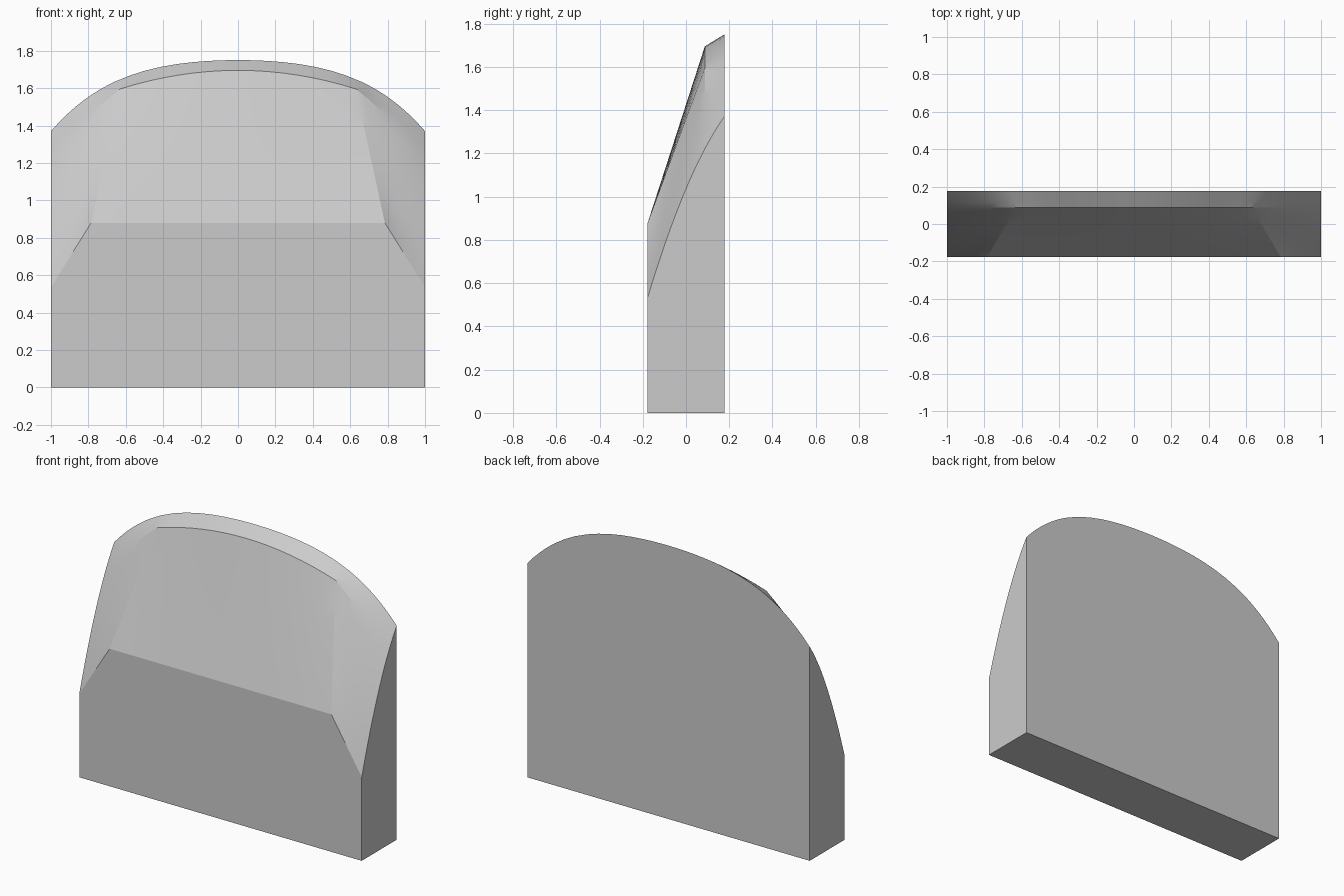
import bpy
import bmesh
import math
from mathutils import Vector

cube = bpy.data.objects.get("Cube")
if cube:
    bpy.data.objects.remove(cube, do_unlink=True)

FRONT, BACK, RIDGE = -0.177, 0.177, 0.087
CENTRE_STEPS, CORNER_STEPS, SLOPE_STEPS, CAP_STEPS = 8, 8, 10, 3


def arch(x):
    """Height of the back outline."""
    return 1.75 - 0.18 * x**2 - 0.2 * x**4


def side_height(y):
    """Height of the curved edge on each flat side."""
    t = (y - FRONT) / (BACK - FRONT)
    return 0.535 + 1.17 * t - 0.335 * t * t


def centre_rib(k):
    """Points up the sloped face, over the ridge, to the back edge."""
    a = Vector((0.785 * k, FRONT, 0.88))
    x = 0.63 * k
    b = Vector((x, RIDGE, 1.695 - 0.25 * x * x))
    c = Vector((0.66 * k, BACK, arch(0.66 * k)))
    slope = [a.lerp(b, i / SLOPE_STEPS) for i in range(SLOPE_STEPS)]
    return slope + [b.lerp(c, i / CAP_STEPS) for i in range(CAP_STEPS + 1)]


def corner_rib(w):
    """Blend from the last centre rib to the side edge, following the arch."""
    rib = []
    chord = arch(0.66) + (arch(1) - arch(0.66)) * w
    bulge = arch(0.66 + 0.34 * w) - chord
    for p in centre_rib(1):
        q = p.lerp(Vector((1, p.y, side_height(p.y))), w)
        t = (p.y - FRONT) / (BACK - FRONT)
        q.z += bulge * t
        rib.append(q)
    return rib


# Ribs from the centre to one side, then mirrored
half = [centre_rib(i / CENTRE_STEPS) for i in range(CENTRE_STEPS + 1)]
half += [corner_rib(i / CORNER_STEPS) for i in range(1, CORNER_STEPS + 1)]
mirrored = [[Vector((-p.x, p.y, p.z)) for p in rib] for rib in half[:0:-1]]

bm = bmesh.new()
grid = [[bm.verts.new(p) for p in rib] for rib in mirrored + half]

# Sloped face, chamfered corners and top cap
for left, right in zip(grid, grid[1:]):
    for j in range(len(left) - 1):
        bm.faces.new((left[j], right[j], right[j + 1], left[j + 1]))

# Flat front, back, sides and base
fl, fr, br, bl = [bm.verts.new(p) for p in (
    (-1, FRONT, 0), (1, FRONT, 0), (1, BACK, 0), (-1, BACK, 0))]
bm.faces.new([fl, fr] + [rib[0] for rib in reversed(grid)])
bm.faces.new([br, bl] + [rib[-1] for rib in grid])
bm.faces.new([fr, br] + grid[-1][::-1])
bm.faces.new([bl, fl] + grid[0])
bm.faces.new((fl, bl, br, fr))
bmesh.ops.recalc_face_normals(bm, faces=bm.faces)

mesh = bpy.data.meshes.new("arched_slab")
bm.to_mesh(mesh)
bm.free()
slab = bpy.data.objects.new("arched_slab", mesh)
bpy.context.collection.objects.link(slab)

# Plain grey stone
stone = bpy.data.materials.new("stone_grey")
stone.use_nodes = True
grey = (0.6, 0.6, 0.6, 1)
stone.diffuse_color = grey
stone.node_tree.nodes["Principled BSDF"].inputs["Base Color"].default_value = grey
mesh.materials.append(stone)

bpy.context.view_layer.objects.active = slab
slab.select_set(True)
bpy.ops.object.shade_smooth_by_angle(angle=math.radians(15))
